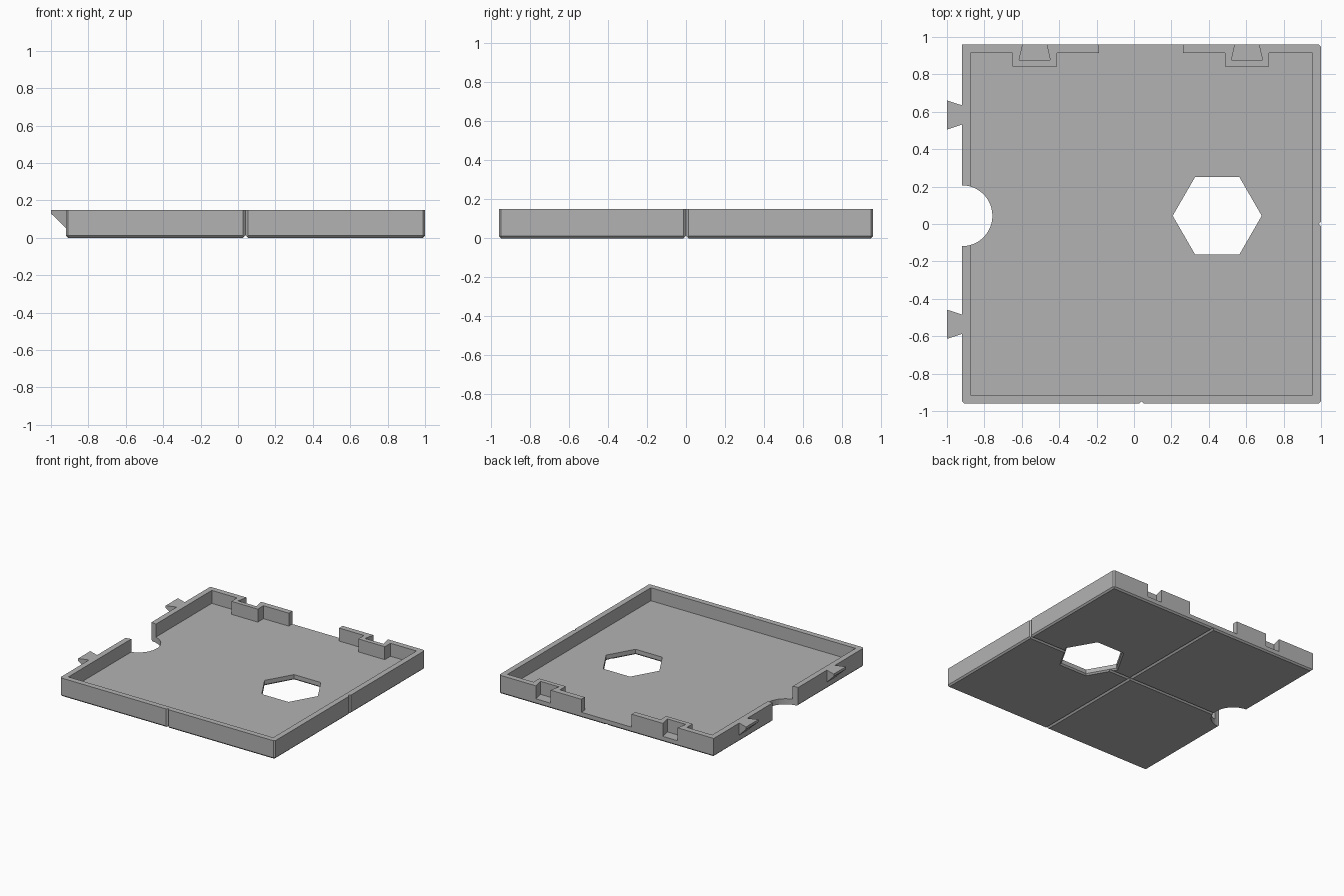
import bpy, bmesh, math

cube = bpy.data.objects.get("Cube")
if cube:
    bpy.data.objects.remove(cube, do_unlink=True)

# One grey plastic
grey = bpy.data.materials.new("grey_plastic")
grey.use_nodes = True
GREY = (0.45, 0.45, 0.45, 1)
grey.diffuse_color = GREY
grey.node_tree.nodes["Principled BSDF"].inputs["Base Color"].default_value = GREY

LEFT, RIGHT, HALF, HEIGHT = -0.92, 1.0, 0.96, 0.15
WALL, FLOOR, EDGE = 0.045, 0.045, 0.012
MID_X, HOLE_Y = 0.04, 0.044


def make(name, bm):
    bmesh.ops.recalc_face_normals(bm, faces=bm.faces)
    mesh = bpy.data.meshes.new(name)
    bm.to_mesh(mesh)
    bm.free()
    obj = bpy.data.objects.new(name, mesh)
    mesh.materials.append(grey)
    bpy.context.collection.objects.link(obj)
    return obj


def loft(name, lower, upper, z0, z1):
    """Solid between two outlines with equal point counts."""
    bm = bmesh.new()
    a = [bm.verts.new((x, y, z0)) for x, y in lower]
    b = [bm.verts.new((x, y, z1)) for x, y in upper]
    bm.faces.new(a[::-1])
    bm.faces.new(b)
    for i in range(len(a)):
        j = (i + 1) % len(a)
        bm.faces.new((a[i], a[j], b[j], b[i]))
    return make(name, bm)


def prism(name, outline, z0, z1):
    return loft(name, outline, outline, z0, z1)


def rect(x0, x1, y0, y1):
    return [(x0, y0), (x1, y0), (x1, y1), (x0, y1)]


def ring(cx, cy, r, n):
    return [(cx + r * math.cos(math.tau * i / n), cy + r * math.sin(math.tau * i / n))
            for i in range(n)]


def combine(target, tool, operation):
    """Boolean the tool into the target, then discard the tool."""
    tool.hide_render = True
    mod = target.modifiers.new("bool", 'BOOLEAN')
    mod.operation, mod.solver, mod.object = operation, 'EXACT', tool
    bpy.context.view_layer.update()
    baked = bpy.data.meshes.new_from_object(
        target.evaluated_get(bpy.context.evaluated_depsgraph_get()))
    target.modifiers.clear()
    target.data = baked
    bpy.data.objects.remove(tool, do_unlink=True)


# Outer block, chamfered around the base and on three upright corners
bm = bmesh.new()
bmesh.ops.create_cube(bm, size=1)
for v in bm.verts:
    v.co.x = (LEFT + RIGHT) / 2 + v.co.x * (RIGHT - LEFT)
    v.co.y *= 2 * HALF
    v.co.z = (v.co.z + 0.5) * HEIGHT


def chamfered(edge):
    if all(v.co.z > 0.1 for v in edge.verts):
        return False
    return not all(v.co.x < 0 and v.co.y > 0 for v in edge.verts)


bmesh.ops.bevel(bm, geom=[e for e in bm.edges if chamfered(e)], offset=EDGE,
                segments=1, affect='EDGES')
tray = make("tray", bm)

# Hollow inside
combine(tray, prism("hollow", rect(LEFT + WALL, RIGHT - WALL, -HALF + WALL, HALF - WALL),
                    FLOOR, 0.3), 'DIFFERENCE')

# Dovetail sockets in the back wall
for cx in (-0.531, 0.604):
    combine(tray, prism("socket_block", rect(cx - 0.118, cx + 0.118, 0.842, HALF - 0.01),
                        FLOOR - 0.01, HEIGHT), 'UNION')
    notch = [(cx - 0.083, 0.877), (cx + 0.083, 0.877), (cx + 0.055, 1.0), (cx - 0.055, 1.0)]
    combine(tray, prism("notch", notch, FLOOR, 0.3), 'DIFFERENCE')

# Back gap, round side cut and hexagonal hole
combine(tray, prism("gap", rect(-0.187, 0.263, 0.88, 1.1), FLOOR, 0.3), 'DIFFERENCE')
combine(tray, prism("round_cut", ring(LEFT, HOLE_Y, 0.163, 48), -0.1, 0.3), 'DIFFERENCE')
combine(tray, prism("hexagon", ring(0.445, HOLE_Y, 0.238, 6), -0.1, 0.3), 'DIFFERENCE')
combine(tray, loft("hexagon_chamfer", ring(0.445, HOLE_Y, 0.266, 6),
                   ring(0.445, HOLE_Y, 0.236, 6), -EDGE, EDGE + 0.001), 'DIFFERENCE')

# V grooves under the floor and up the front and right walls
G = 0.013
v_up = [(-G, 0), (0, G), (G, 0), (0, -G)]


def groove(place, start, end):
    bm = bmesh.new()
    a = [bm.verts.new(place(u, w, start)) for u, w in v_up]
    b = [bm.verts.new(place(u, w, end)) for u, w in v_up]
    bm.faces.new(a)
    bm.faces.new(b)
    for i in range(4):
        j = (i + 1) % 4
        bm.faces.new((a[i], a[j], b[j], b[i]))
    combine(tray, make("groove", bm), 'DIFFERENCE')


groove(lambda u, w, t: (MID_X + u, t, w), -1.1, 1.1)
groove(lambda u, w, t: (t, u, w), -1.1, 1.1)
groove(lambda u, w, t: (MID_X + u, -HALF + w, t), -0.1, 0.3)
groove(lambda u, w, t: (RIGHT + w, u, t), -0.1, 0.3)

# Dovetail tabs on the right-hand side, sloping underneath
for i, cy in enumerate((0.583, -0.536)):
    bm = bmesh.new()
    sections = []
    for x, half, low in ((LEFT + 0.005, 0.05, 0.048), (-1.0, 0.078, 0.13)):
        corners = ((-half, low), (half, low), (half, HEIGHT), (-half, HEIGHT))
        sections.append([bm.verts.new((x, cy + u, z)) for u, z in corners])
    a, b = sections
    bm.faces.new(a)
    bm.faces.new(b)
    for k in range(4):
        j = (k + 1) % 4
        bm.faces.new((a[k], a[j], b[j], b[k]))
    make("dovetail_tab_" + ("back", "front")[i], bm)
